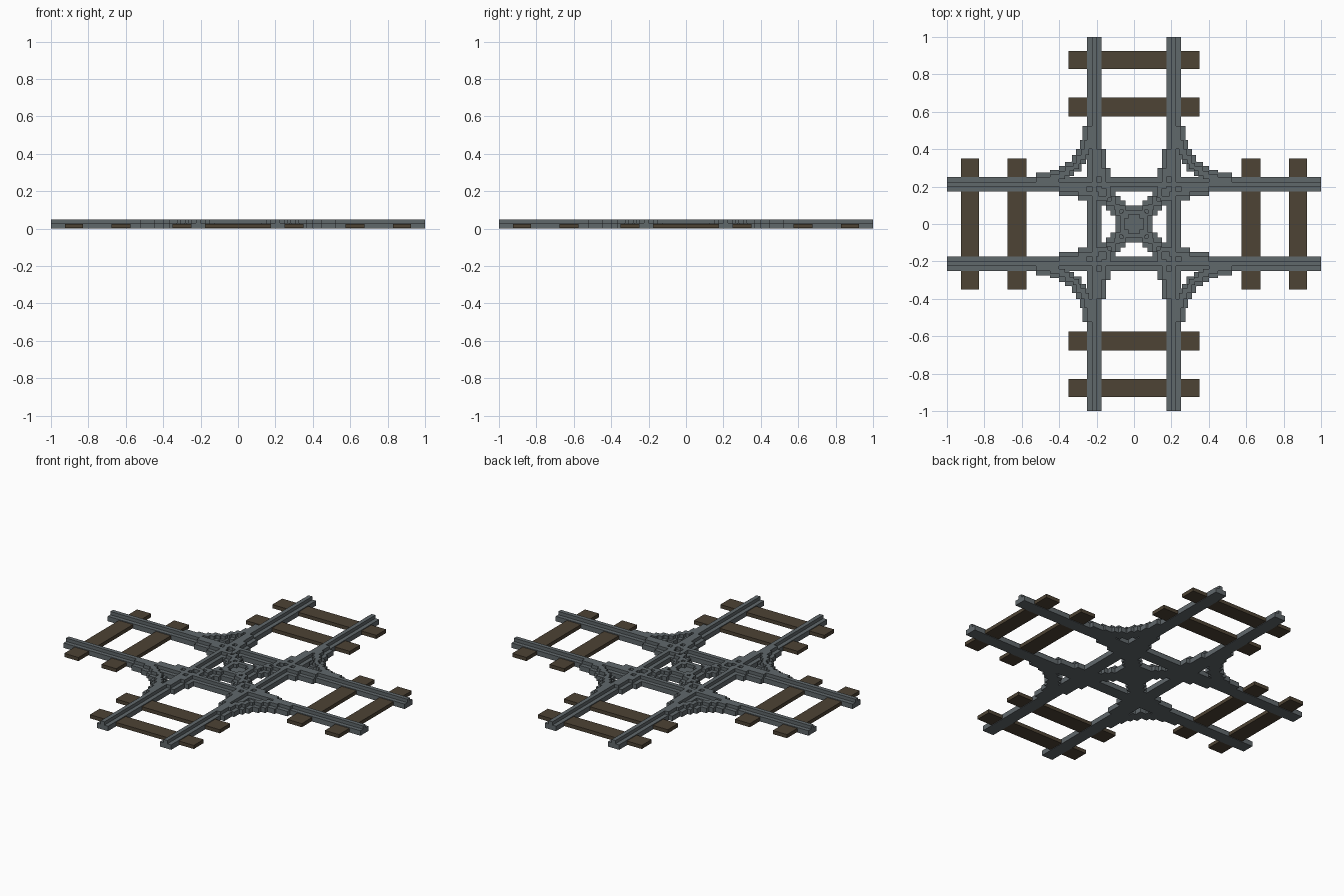
import bpy, bmesh

cube = bpy.data.objects.get("Cube")
if cube:
    bpy.data.objects.remove(cube, do_unlink=True)


def material(name, color):
    m = bpy.data.materials.new(name)
    m.use_nodes = True
    m.diffuse_color = (*color, 1)
    m.node_tree.nodes["Principled BSDF"].inputs["Base Color"].default_value = (*color, 1)
    return m


STEEL = material("grey steel", (0.118, 0.138, 0.148))
WOOD = material("dark wood", (0.075, 0.056, 0.035))
FOOT_TOP, RAIL_TOP = 0.03, 0.05
FOOT_W, HEAD_W = 0.0375, 0.0125     # half widths of the rail section


def build(name, boxes, mat):
    """One object from boxes given as (x0, x1, y0, y1, z0, z1)."""
    bm = bmesh.new()
    for x0, x1, y0, y1, z0, z1 in boxes:
        verts = bmesh.ops.create_cube(bm, size=1)["verts"]
        for v in verts:
            v.co = (x0 + (x1 - x0) * (v.co.x + 0.5),
                    y0 + (y1 - y0) * (v.co.y + 0.5),
                    z0 + (z1 - z0) * (v.co.z + 0.5))
    mesh = bpy.data.meshes.new(name)
    bm.to_mesh(mesh)
    bm.free()
    mesh.materials.append(mat)
    obj = bpy.data.objects.new(name, mesh)
    bpy.context.collection.objects.link(obj)


def swap(b):
    return (b[2], b[3], b[0], b[1], b[4], b[5])


def mirror(b, sx, sy):
    xs, ys = sorted((b[0] * sx, b[1] * sx)), sorted((b[2] * sy, b[3] * sy))
    return (*xs, *ys, b[4], b[5])


def rail(x, y0, y1, top=RAIL_TOP):
    """Wide foot with a narrow head, running along y."""
    return [(x - FOOT_W, x + FOOT_W, y0, y1, 0, FOOT_TOP),
            (x - HEAD_W, x + HEAD_W, y0, y1, FOOT_TOP, top)]


# Straight rails in both directions
for side, x in (("left", 0.2125), ("right", -0.2125)):
    build(f"{side}_rail", rail(x, -1, 1), STEEL)
for side, y in (("back", 0.2125), ("front", -0.2125)):
    build(f"{side}_cross_rail", [swap(b) for b in rail(y, -1, 1)], STEEL)

# Wooden ties, two on each arm
for i, (d0, d1) in enumerate(((0.575, 0.675), (0.83, 0.925)), 1):
    tie = (-0.35, 0.35, d0, d1, 0.003, 0.025)
    for side, b in (("back", tie), ("front", mirror(tie, 1, -1)),
                    ("left", swap(tie)), ("right", mirror(swap(tie), -1, 1))):
        build(f"{side}_tie_{i}", [b], WOOD)

# Stepped inner curve rail: (centre x, y start, y end), mirrored on the diagonal
inner_steps = [(0.2375, 0.40, 0.525), (0.252, 0.37, 0.45),
               (0.272, 0.345, 0.40), (0.295, 0.32, 0.37)]
inner = [b for s in inner_steps for b in rail(*s)]
inner += [swap(b) for b in inner]
inner += [(0.28, 0.335, 0.28, 0.335, 0, FOOT_TOP),
          (0.295, 0.325, 0.295, 0.325, FOOT_TOP, RAIL_TOP)]

# Stepped outer curve rail, sweeping through the middle
outer_steps = [(-0.1875, 0.25, 0.40), (-0.1625, 0.19, 0.30),
               (-0.1375, 0.14, 0.20), (-0.11, 0.095, 0.15),
               (-0.0875, 0.045, 0.105), (-0.0625, -0.035, 0.055)]
outer = [b for s in outer_steps for b in rail(*s)]
outer += [swap(b) for b in outer]
outer += [(-0.0875, -0.0125, -0.0875, -0.0125, 0, FOOT_TOP),
          (-0.065, -0.03, -0.065, -0.03, FOOT_TOP, RAIL_TOP)]

for name, sx, sy in (("back_left", 1, 1), ("back_right", -1, 1),
                     ("front_left", 1, -1), ("front_right", -1, -1)):
    build(f"{name}_inner_curve", [mirror(b, sx, sy) for b in inner], STEEL)
    build(f"{name}_outer_curve", [mirror(b, sx, sy) for b in outer], STEEL)

# Plate filling the middle of the crossing
build("centre_plate", [(-0.08, 0.08, -0.08, 0.08, 0, FOOT_TOP)], STEEL)
